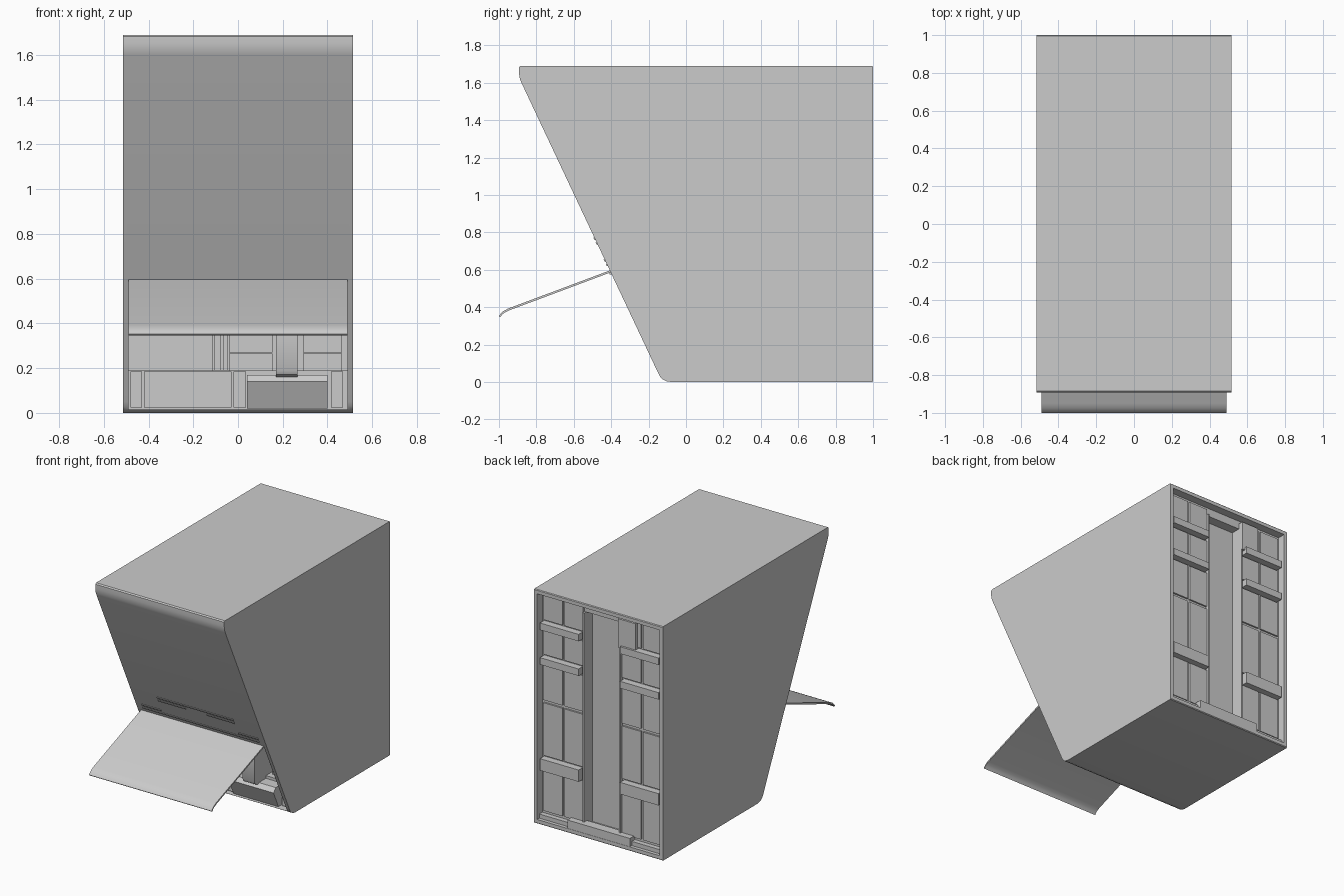
import bpy, bmesh, math


def prism(name, prof, x0, x1):
    """Extrude a (y, z) profile along x."""
    bm = bmesh.new()
    a = [bm.verts.new((x0, y, z)) for y, z in prof]
    b = [bm.verts.new((x1, y, z)) for y, z in prof]
    bm.faces.new(a)
    bm.faces.new(b[::-1])
    n = len(prof)
    for i in range(n):
        bm.faces.new((a[i], b[i], b[(i + 1) % n], a[(i + 1) % n]))
    bmesh.ops.recalc_face_normals(bm, faces=bm.faces)
    me = bpy.data.meshes.new(name)
    bm.to_mesh(me)
    bm.free()
    ob = bpy.data.objects.new(name, me)
    bpy.context.collection.objects.link(ob)
    return ob


def box(name, x0, x1, y0, y1, z0, z1):
    return prism(name, [(y0, z0), (y1, z0), (y1, z1), (y0, z1)], x0, x1)


def activate(ob):
    bpy.ops.object.select_all(action='DESELECT')
    ob.select_set(True)
    bpy.context.view_layer.objects.active = ob


def cut(ob, cutter):
    m = ob.modifiers.new("cut", 'BOOLEAN')
    m.operation, m.solver, m.object = 'DIFFERENCE', 'EXACT', cutter
    activate(ob)
    bpy.ops.object.modifier_apply(modifier=m.name)
    bpy.data.objects.remove(cutter)


def smooth(ob):
    activate(ob)
    bpy.ops.object.shade_smooth_by_angle(angle=math.radians(30))


def slope_y(z):
    """Depth of the leaning front face at height z."""
    return -0.15 - 0.73 * (z - 0.05) / 1.55


# Cabinet body with rounded front edges
body = prism("cabinet_body", [
    (0.995, 0), (1, 0.005), (1, 1.685), (0.995, 1.69), (-0.885, 1.69),
    (-0.893, 1.682), (-0.893, 1.65), (-0.888, 1.62), (-0.88, 1.6),
    (-0.15, 0.05), (-0.14, 0.03), (-0.125, 0.014), (-0.105, 0.004), (-0.08, 0)],
    -0.515, 0.515)

# Front service bay, back recess and deep central channel
cut(body, prism("bay_cutter", [(-0.4, 0.016), (0.02, 0.016), (0.02, 0.595), (-0.7, 0.595)], -0.49, 0.49))
cut(body, box("back_cutter", -0.49, 0.49, 0.94, 1.1, 0.03, 1.66))
cut(body, box("channel_cutter", -0.14, 0.14, 0.87, 1.2, 0.06, 1.6))
smooth(body)

# Open front flap with a curled lip
flap = prism("front_flap", [
    (-0.405, 0.597), (-0.95, 0.393), (-0.975, 0.38), (-0.99, 0.366), (-1, 0.352),
    (-0.994, 0.346), (-0.983, 0.36), (-0.969, 0.371), (-0.947, 0.382), (-0.405, 0.585)],
    -0.49, 0.49)
smooth(flap)
for s in (-1, 1):
    box("flap_hinge", s * 0.35 - 0.04, s * 0.35 + 0.04, -0.41, -0.37, 0.575, 0.595)

# Thin trim strips on the leaning front
for x0, x1, z in [(-0.305, 0.305, 0.765), (-0.305, -0.085, 0.74), (0.085, 0.305, 0.74),
                  (-0.465, -0.31, 0.65), (0.31, 0.465, 0.65), (-0.465, 0.465, 0.625)]:
    a, b = z - 0.006, z + 0.006
    prism("front_trim_strip", [(slope_y(a) - 0.006, a), (slope_y(b) - 0.006, b),
                               (slope_y(b) + 0.01, b), (slope_y(a) + 0.01, a)], x0, x1)

# Front bay: lower row
for x0, x1, y0, z1 in [(-0.48, -0.43, -0.09, 0.185), (-0.42, -0.03, -0.07, 0.185),
                       (-0.02, 0.035, -0.1, 0.185), (0.415, 0.47, -0.09, 0.185)]:
    box("bay_lower_panel", x0, x1, y0, 0.03, 0.025, z1)
box("bay_shelf", -0.49, 0.49, -0.06, 0.03, 0.016, 0.19)
prism("bay_tray", [(-0.11, 0.02), (0.0, 0.02), (0.0, 0.17), (-0.14, 0.17), (-0.165, 0.14)], 0.04, 0.40)

# Front bay: upper row
box("bay_upper_panel", -0.49, -0.115, -0.03, 0.03, 0.19, 0.58)
for x0, x1 in [(-0.108, -0.078), (-0.065, -0.048)]:
    box("bay_upright", x0, x1, -0.07, 0.03, 0.19, 0.58)
for x0, x1 in [(-0.04, 0.155), (0.29, 0.465)]:
    box("bay_upper_panel", x0, x1, -0.05, 0.03, 0.27, 0.58)
    box("bay_upper_panel", x0, x1, -0.02, 0.03, 0.19, 0.265)
nozzle = prism("bay_spout", [(0.03, 0.58), (0.03, 0.19), (-0.13, 0.16), (-0.16, 0.162),
                             (-0.18, 0.172), (-0.19, 0.19), (-0.19, 0.5), (-0.15, 0.58)], 0.17, 0.265)
smooth(nozzle)

# Back: mirrored columns of thin panels and protruding bars
rows = [(0.08, 0.38), (0.48, 0.86), (0.88, 1.14), (1.21, 1.39), (1.46, 1.64)]
for s in (-1, 1):
    for a, b in ((0.155, 0.305), (0.322, 0.475)):
        x0, x1 = sorted((s * a, s * b))
        for z0, z1 in rows:
            box("back_panel", x0, x1, 0.93, 0.952, z0, z1)
    x0, x1 = sorted((s * 0.165, s * 0.475))
    for z0, z1 in [(0.385, 0.47), (1.15, 1.2), (1.4, 1.45)]:
        box("back_bar", x0, x1, 0.93, 0.99, z0, z1)
    x0, x1 = sorted((s * 0.14, s * 0.152))
    box("channel_edge", x0, x1, 0.93, 0.965, 0.06, 1.6)
box("back_upper_box", -0.28, -0.14, 0.93, 0.975, 1.43, 1.64)
box("back_floor_strip", -0.49, 0.49, 0.93, 0.975, 0.03, 0.06)
box("back_bottom_bar", -0.25, 0.25, 0.93, 0.998, 0.03, 0.09)
